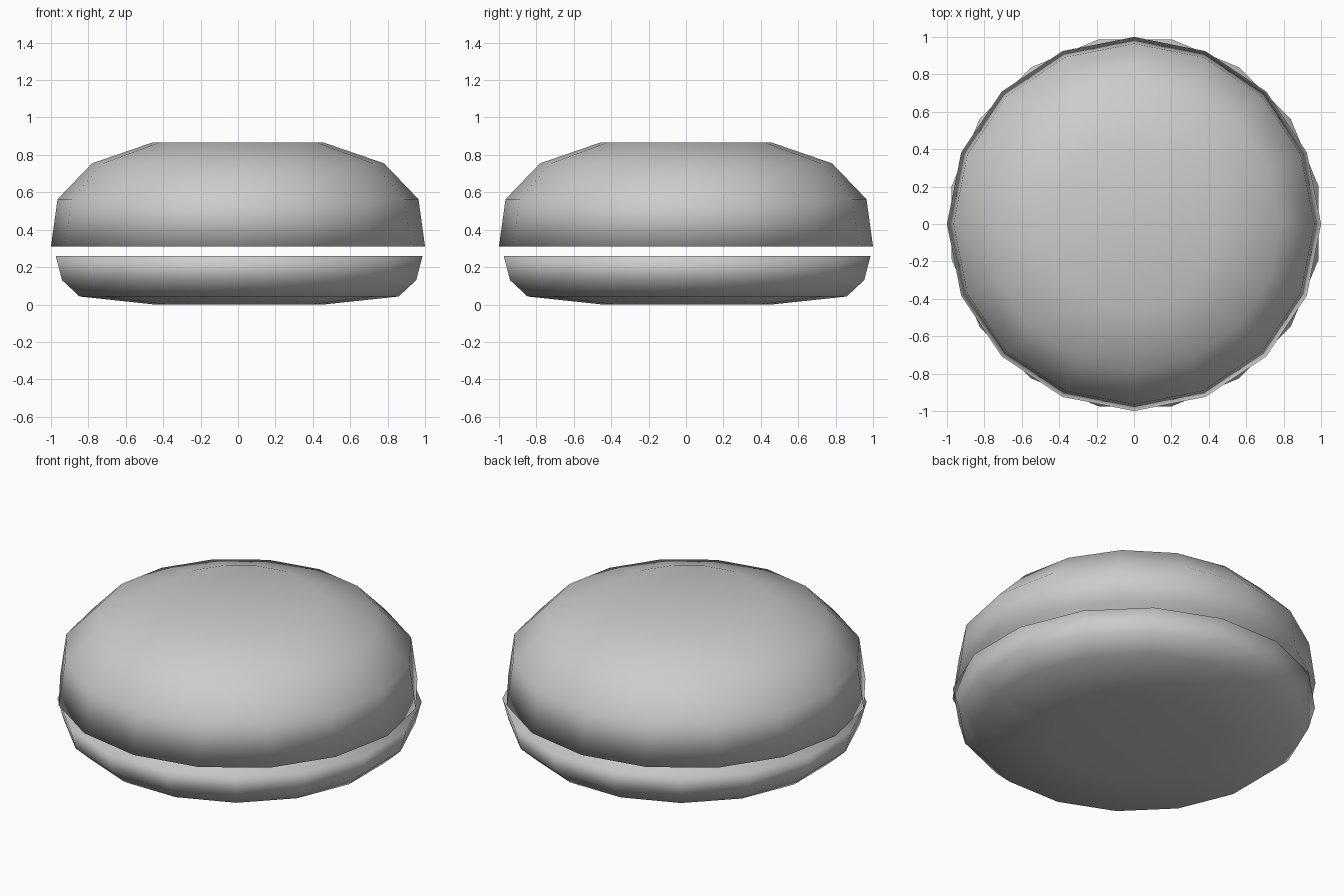
import bpy, bmesh
from math import cos, sin, tau

if "Cube" in bpy.data.objects:
    bpy.data.objects.remove(bpy.data.objects["Cube"])

SIDES = 16


def make_bun(name, profile, centre, turn):
    """Spin a (radius, z) profile into a closed, smooth-shaded bun half."""
    bm = bmesh.new()
    cx, cy = centre
    rings = []
    for r, z in profile:
        rings.append([bm.verts.new((cx + r * cos(tau * (i + turn) / SIDES),
                                    cy + r * sin(tau * (i + turn) / SIDES), z))
                      for i in range(SIDES)])
    for a, b in zip(rings, rings[1:]):
        for i in range(SIDES):
            j = (i + 1) % SIDES
            bm.faces.new((a[i], a[j], b[j], b[i]))
    bm.faces.new(rings[0])
    bm.faces.new(rings[-1])
    bmesh.ops.recalc_face_normals(bm, faces=bm.faces[:])
    for f in bm.faces:
        f.smooth = True
    mesh = bpy.data.meshes.new(name)
    bm.to_mesh(mesh)
    bm.free()
    obj = bpy.data.objects.new(name, mesh)
    bpy.context.collection.objects.link(obj)
    return obj


# domed upper half, corners on the axes
make_bun("top_bun",
         [(1.0, 0.31), (0.965, 0.563), (0.78, 0.755), (0.46, 0.865)],
         (0, 0), 0)

# shallow lower half, slightly off centre, turned half a side
make_bun("bottom_bun",
         [(0.46, 0.0), (0.87, 0.043), (0.965, 0.13), (1.0, 0.26)],
         (0.006, 0.006), 0.5)
